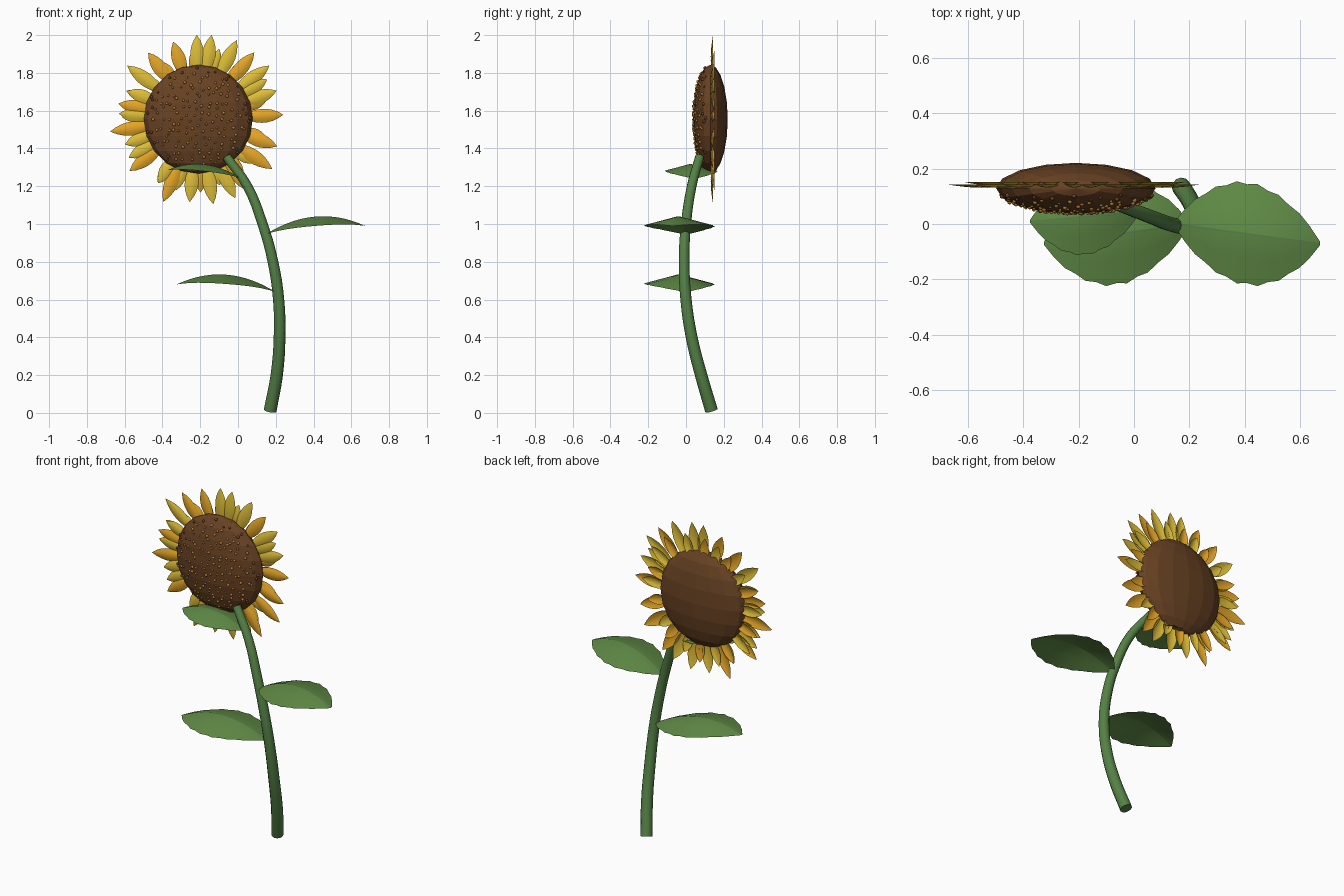
import bpy, bmesh, math, random
from mathutils import Matrix, Vector

random.seed(4)
if "Cube" in bpy.data.objects:
    bpy.data.objects.remove(bpy.data.objects["Cube"])


def material(name, rgb):
    m = bpy.data.materials.new(name)
    m.use_nodes = True
    m.diffuse_color = (*rgb, 1)
    m.node_tree.nodes["Principled BSDF"].inputs["Base Color"].default_value = (*rgb, 1)
    return m


STEM = material("stem green", (0.09, 0.22, 0.06))
LEAF = material("leaf green", (0.115, 0.255, 0.06))
BROWN = material("head brown", (0.14, 0.055, 0.017))
OCHRE = material("seed ochre", (0.44, 0.2, 0.03))
ORANGE = material("petal orange", (0.78, 0.38, 0.02))
YELLOW = material("petal yellow", (0.74, 0.52, 0.04))

HEAD = Vector((-0.21, 0.129, 1.555))
RADII = Vector((0.288, 0.092, 0.288))


def finish(bm, name, mats, smooth=True):
    mesh = bpy.data.meshes.new(name)
    bm.to_mesh(mesh)
    bm.free()
    for m in mats:
        mesh.materials.append(m)
    obj = bpy.data.objects.new(name, mesh)
    bpy.context.collection.objects.link(obj)
    for p in mesh.polygons:
        p.use_smooth = smooth


def strip(bm, rows, mat_rule):
    """Skin a grid of points; mat_rule(column) gives the material index."""
    grid = [[bm.verts.new(p) for p in row] for row in rows]
    for a, b in zip(grid, grid[1:]):
        for c in range(len(a) - 1):
            f = bm.faces.new((a[c], b[c], b[c + 1], a[c + 1]))
            f.material_index = mat_rule(c)


# Stem: a tapering bevelled curve
path = [(0.17, 0.135, 0.012), (0.205, 0.08, 0.2), (0.22, 0.03, 0.4), (0.215, 0.0, 0.6),
        (0.185, -0.01, 0.8), (0.13, 0.0, 1.0), (0.05, 0.03, 1.2), (-0.06, 0.072, 1.355)]
curve = bpy.data.curves.new("stem", "CURVE")
curve.dimensions = "3D"
curve.bevel_depth = 0.034
curve.bevel_resolution = 4
curve.resolution_u = 4
curve.use_fill_caps = True
spline = curve.splines.new("BEZIER")
spline.bezier_points.add(len(path) - 1)
for i, (pt, co) in enumerate(zip(spline.bezier_points, path)):
    pt.co = co
    pt.handle_left_type = pt.handle_right_type = "AUTO"
    pt.radius = 1 - 0.3 * i / (len(path) - 1)
curve.materials.append(STEM)
stem = bpy.data.objects.new("stem", curve)
bpy.context.collection.objects.link(stem)
bpy.context.view_layer.objects.active = stem
stem.select_set(True)
bpy.ops.object.convert(target="MESH")
bpy.ops.object.shade_smooth_by_angle(angle=math.radians(50))


# Leaves: arched, folded along a thin tapering vein, with a scalloped rim
def leaf(name, base, tip, size):
    base, tip = Vector(base), Vector(tip)
    bm = bmesh.new()
    rows = []
    steps = 14
    for i in range(steps + 1):
        t = i / steps
        mid = base.lerp(tip, t)
        mid.z += 0.29 * size * t * (1 - t)
        half = 0.006 + 0.182 * size * math.sin(math.pi * t) ** 0.8
        if i % 2:
            half *= 0.95
        vein = 0.005 * (1 - 0.8 * t)
        droop = 0.05 * size * math.sin(math.pi * t)
        rows.append([mid + Vector((0, side, -droop * abs(side) / half))
                     for side in (-half, -half / 2, -vein, vein, half / 2, half)])
    strip(bm, rows, lambda c: 1 if c == 2 else 0)
    bmesh.ops.recalc_face_normals(bm, faces=bm.faces)
    if sum(f.normal.z for f in bm.faces) < 0:
        bmesh.ops.reverse_faces(bm, faces=bm.faces)
    finish(bm, name, [LEAF, STEM])


leaf("lower_leaf", (0.2, 0.0, 0.64), (-0.325, -0.07, 0.68), 1)
leaf("middle_leaf", (0.145, 0.0, 0.945), (0.673, -0.07, 0.99), 1)
leaf("upper_leaf", (0.02, 0.045, 1.24), (-0.375, 0.01, 1.285), 0.74)

# Flower head: flattened faceted ball
bm = bmesh.new()
bmesh.ops.create_uvsphere(bm, u_segments=16, v_segments=10, radius=1,
                          matrix=Matrix.Translation(HEAD) @ Matrix.Diagonal((*RADII, 1)))
finish(bm, "flower_head", [BROWN], smooth=False)

# Seeds: small bumps spread spirally over the front, brown near the rim
bm = bmesh.new()
count = 170
for i in range(count):
    r = 0.97 * math.sqrt((i + 0.5) / count)
    a = i * math.pi * (3 - math.sqrt(5)) + random.uniform(-0.15, 0.15)
    d = Vector((r * math.cos(a), -math.sqrt(1 - r * r), r * math.sin(a)))
    spot = HEAD + d * RADII * 0.99
    made = bmesh.ops.create_icosphere(bm, subdivisions=1, radius=random.uniform(0.006, 0.01),
                                      matrix=Matrix.Translation(spot))
    for f in {f for v in made["verts"] for f in v.link_faces}:
        f.material_index = 1 if r > 0.88 else 0
finish(bm, "seeds", [OCHRE, BROWN])


# Petals: creased pointed blades radiating from the rim
def petal(bm, degrees, length, width, y, mat):
    a = math.radians(degrees)
    out = Vector((math.cos(a), 0, math.sin(a)))
    across = Vector((-out.z, 0, out.x))
    start = 0.22
    rows = []
    for i in range(9):
        t = i / 8
        half = 0.001 + width * math.sin(math.pi * t ** 1.1) ** 0.85
        mid = Vector((HEAD.x, y, HEAD.z)) + out * (start + (length - start) * t)
        bulge = Vector((0, -0.012 * math.sin(math.pi * t), 0))
        rows.append([mid + across * half * u + bulge * (1 - u * u) for u in (-1, -0.5, 0, 0.5, 1)])
    strip(bm, rows, lambda c: mat)


# Angle and length of each long petal, then their colours in the same order
long_petals = [(91, .445), (81, .45), (64, .465), (50, .46), (37, .47), (30, .42), (20, .44),
               (3, .45), (-19, .44), (-34, .47), (-55, .465), (-65, .46), (-80, .455),
               (-96, .44), (-113, .475), (-122, .4), (-143, .455), (-151, .42), (-161, .41),
               (-172, .47), (176, .42), (169, .43), (158, .4), (143, .47), (127, .44), (108, .43)]
tints = "YYYOYYYOOOOYYYOYOYYOYOYYOO"
bm = bmesh.new()
for (deg, length), tint in zip(long_petals, tints):
    petal(bm, deg, length, 0.036, 0.143, "YO".index(tint))
finish(bm, "long_petals", [YELLOW, ORANGE])

bm = bmesh.new()
for i in range(20):
    petal(bm, i * 18 + random.uniform(-4, 4), random.uniform(0.36, 0.41), 0.03, 0.152, i % 2)
finish(bm, "short_petals", [YELLOW, ORANGE])
